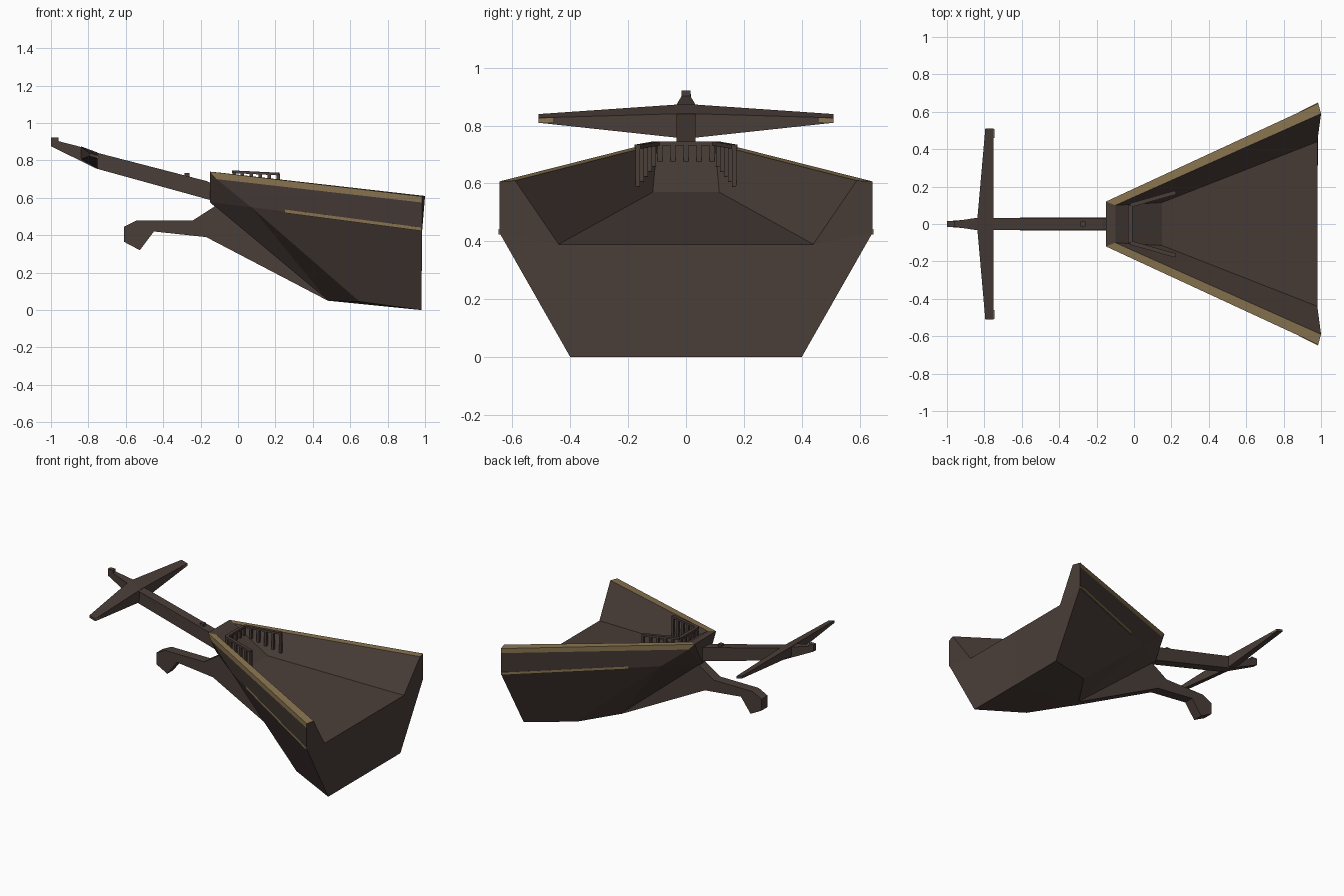
import bpy, bmesh
from mathutils import Vector

if "Cube" in bpy.data.objects:
    bpy.data.objects.remove(bpy.data.objects["Cube"])


def material(name, col):
    m = bpy.data.materials.new(name)
    m.diffuse_color = (*col, 1)
    m.use_nodes = True
    m.node_tree.nodes["Principled BSDF"].inputs["Base Color"].default_value = m.diffuse_color
    return m


WOOD = material("dark wood", (0.068, 0.047, 0.040))
GOLD = material("tan trim", (0.25, 0.175, 0.08))


def finish(bm, name, mats=(WOOD,), mirror=False):
    """Turn a bmesh into an object; optionally mirror it over y."""
    if mirror:
        old = list(bm.verts)
        geo = bmesh.ops.duplicate(bm, geom=bm.verts[:] + bm.edges[:] + bm.faces[:])["geom"]
        for v in geo:
            if isinstance(v, bmesh.types.BMVert):
                v.co.y = -v.co.y
        bmesh.ops.remove_doubles(bm, verts=bm.verts[:], dist=0.0005)
    bmesh.ops.recalc_face_normals(bm, faces=bm.faces[:])
    me = bpy.data.meshes.new(name)
    bm.to_mesh(me)
    bm.free()
    for m in mats:
        me.materials.append(m)
    ob = bpy.data.objects.new(name, me)
    bpy.context.collection.objects.link(ob)
    return ob


def prism(name, profile, half):
    """Side profile in (x, z) extruded over y; half(x) gives the half width."""
    bm = bmesh.new()
    a = [bm.verts.new((x, -half(x), z)) for x, z in profile]
    b = [bm.verts.new((x, half(x), z)) for x, z in profile]
    bm.faces.new(a)
    bm.faces.new(b[::-1])
    n = len(a)
    for i in range(n):
        j = (i + 1) % n
        bm.faces.new((a[i], b[i], b[j], a[j]))
    return finish(bm, name)


def beam(bm, p, q, w, h=None):
    """Square bar between two points."""
    p, q = Vector(p), Vector(q)
    d = (q - p).normalized()
    up = Vector((0, 0, 1)) if abs(d.z) < 0.9 else Vector((1, 0, 0))
    s = d.cross(up).normalized() * w / 2
    u = s.cross(d).normalized() * (h or w) / 2
    rings = [[bm.verts.new(c + o) for o in (s + u, u - s, -s - u, s - u)] for c in (p, q)]
    for i in range(4):
        j = (i + 1) % 4
        bm.faces.new((rings[0][i], rings[0][j], rings[1][j], rings[1][i]))
    bm.faces.new(rings[0])
    bm.faces.new(rings[1])


# Hull: half shell with sunken deck, mirrored
P = dict(
    rim0=(-.15, .12, .74), rim1=(.985, .645, .607),
    trim0=(-.115, .135, .70), trim1=(.985, .645, .575),
    knee0=(.07, .18, .55), knee1=(.985, .645, .43),
    base0=(.65, .28, .045), base1=(.98, .40, 0),
    stem0=(-.15, .03, .575), stem1=(.48, .03, .05),
    in0=(-.10, .10, .735), in1=(1.0, .59, .61),
    deck0=(.15, .115, .57), deck1=(.98, .44, .39))
bm = bmesh.new()
V = {k: bm.verts.new(c) for k, c in P.items()}
for k in ("rim0", "stem0", "stem1", "base1", "in0", "deck0", "deck1"):
    V["c_" + k] = bm.verts.new((P[k][0], 0, P[k][2]))
for names, mat in (
        ("rim0 rim1 in1 in0", 1), ("rim0 trim0 trim1 rim1", 1),
        ("trim0 knee0 knee1 trim1", 0), ("knee0 base0 base1 knee1", 0),
        ("rim0 stem0 trim0", 0), ("trim0 stem0 knee0", 0),
        ("stem0 stem1 knee0", 0), ("stem1 base0 knee0", 0),
        ("stem1 c_stem1 base0", 0), ("c_stem1 c_base1 base1 base0", 0),
        ("rim0 c_rim0 c_stem0 stem0", 0), ("stem0 c_stem0 c_stem1 stem1", 0),
        ("rim0 in0 c_in0 c_rim0", 0), ("in0 deck0 c_deck0 c_in0", 0),
        ("in0 in1 deck1 deck0", 0), ("deck0 deck1 c_deck1 c_deck0", 0),
        ("deck1 in1 rim1 trim1 knee1", 0), ("deck1 knee1 base1 c_base1 c_deck1", 0)):
    bm.faces.new([V[n] for n in names.split()]).material_index = mat
finish(bm, "hull", (WOOD, GOLD), mirror=True)

# Thin trim strip along the side knuckle
bm = bmesh.new()
k0, k1 = Vector(P["knee0"]), Vector(P["knee1"])
beam(bm, k0.lerp(k1, .2) + Vector((0, 0, .002)), k1 + Vector((-.002, 0, .002)), .008, .018)
finish(bm, "side_trim", (GOLD,), mirror=True)

# Stem fin with the hooked ram
prism("stem_ram", [(-.10, .57), (-.24, .48), (-.54, .48), (-.61, .445), (-.61, .365),
                   (-.525, .32), (-.45, .42), (-.17, .39), (.48, .05), (.48, .12)],
      lambda x: .034)

# Bowsprit, tapering towards its raised tip
prism("bowsprit", [(-.10, .66), (-.17, .69), (-.75, .84), (-.84, .872), (-.96, .903), (-.96, .922),
                   (-1.0, .922), (-1.0, .876), (-.76, .757), (-.10, .575)],
      lambda x: .033 if x > -.85 else .033 - .018 * min(1, (-.85 - x) / .11))
bm = bmesh.new()
beam(bm, (-.272, 0, .69), (-.272, 0, .732), .028)
finish(bm, "bowsprit_peg")

# Tapered cross spar
bm = bmesh.new()
root = [bm.verts.new((x, 0, z)) for x, z in ((-.84, .875), (-.75, .842), (-.75, .755), (-.84, .805))]
tip = [bm.verts.new((x, .51, z)) for x, z in ((-.795, .84), (-.75, .827), (-.75, .81), (-.795, .823))]
for i in range(4):
    j = (i + 1) % 4
    bm.faces.new((root[i], root[j], tip[j], tip[i]))
bm.faces.new(tip)
finish(bm, "cross_spar", mirror=True)

# Painted tips on the rear of the spar
bm = bmesh.new()
beam(bm, (-.75, .46, .819), (-.75, .508, .818), .006, .014)
finish(bm, "spar_tip_trim", (GOLD,), mirror=True)

# Bow railing: U-shaped handrail on square balusters
bm = bmesh.new()
a, b = Vector((-.02, .10, .739)), Vector((.22, .168, .727))
beam(bm, (a.x, 0, a.z), a, .022, .014)
beam(bm, a, b, .022, .014)
for y in (.045, .09):
    beam(bm, (a.x, y, a.z), (a.x, y, .672), .017)
for i in range(1, 6):
    p = a.lerp(b, i / 5 - .02)
    beam(bm, p, (p.x, p.y, .675 - .085 * i / 5), .017)
finish(bm, "bow_railing", mirror=True)
bm = bmesh.new()
beam(bm, (a.x, 0, a.z), (a.x, 0, .672), .017)
finish(bm, "middle_baluster")
